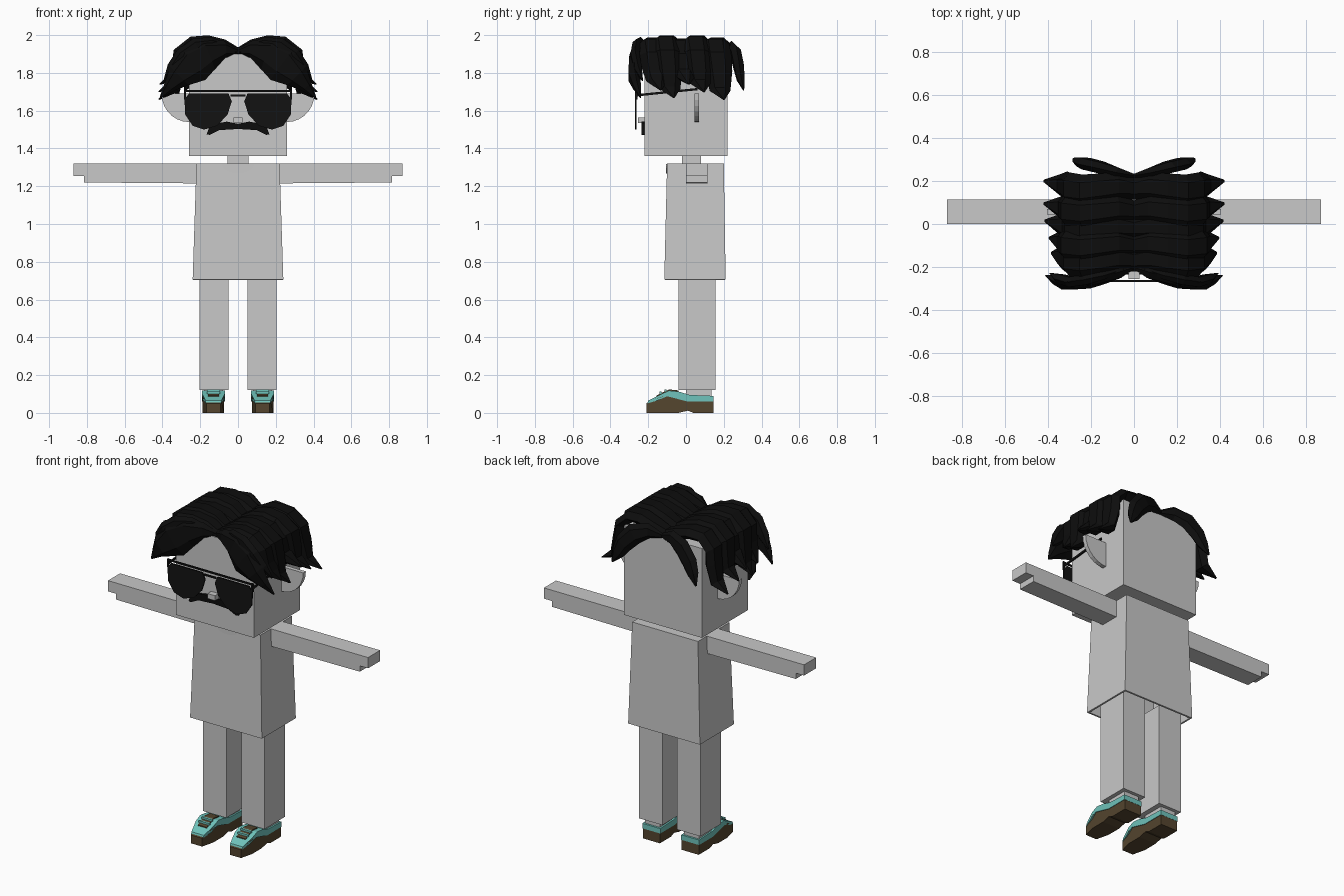
import bpy, bmesh, math
from mathutils import Vector

cube = bpy.data.objects.get("Cube")
if cube:
    bpy.data.objects.remove(cube, do_unlink=True)


def material(name, r, g, b):
    m = bpy.data.materials.new(name)
    m.use_nodes = True
    m.diffuse_color = (r, g, b, 1)
    m.node_tree.nodes["Principled BSDF"].inputs["Base Color"].default_value = (r, g, b, 1)
    return m


GREY = material("light grey", 0.58, 0.58, 0.58)
BLACK = material("hair black", 0.004, 0.004, 0.004)
DARK = material("glasses black", 0.006, 0.006, 0.006)
BROWN = material("shoe brown", 0.09, 0.06, 0.028)
TEAL = material("shoe teal", 0.16, 0.55, 0.5)


def finish(name, bm, mat, mirror):
    bmesh.ops.recalc_face_normals(bm, faces=bm.faces)
    me = bpy.data.meshes.new(name)
    bm.to_mesh(me)
    bm.free()
    me.materials.append(mat)
    ob = bpy.data.objects.new(name, me)
    bpy.context.collection.objects.link(ob)
    if mirror:
        mod = ob.modifiers.new("mirror", 'MIRROR')
        mod.use_mirror_merge = False
    return ob


def loft(bm, rings, caps=True):
    """Join rings of equal length with quads and cap the ends."""
    vs = [[bm.verts.new(p) for p in ring] for ring in rings]
    n = len(vs[0])
    for a, b in zip(vs, vs[1:]):
        for i in range(n):
            j = (i + 1) % n
            bm.faces.new((a[i], a[j], b[j], b[i]))
    if caps:
        bm.faces.new(vs[0])
        bm.faces.new(vs[-1])


def prism(name, outline, axis, lo, hi, mat, mirror=True, shape=None):
    """Extrude an outline along x (outline in y, z) or y (outline in x, z)."""
    bm = bmesh.new()
    put = (lambda t, a, b: (t, a, b)) if axis == 'x' else (lambda t, a, b: (a, t, b))
    loft(bm, [[put(t, a, b) for a, b in outline] for t in (lo, hi)])
    if shape:
        for v in bm.verts:
            shape(v.co)
    return finish(name, bm, mat, mirror)


def box(name, x, y, z, mat, mirror=True):
    rect = [(x[0], z[0]), (x[1], z[0]), (x[1], z[1]), (x[0], z[1])]
    return prism(name, rect, 'y', y[0], y[1], mat, mirror)


# Head, neck, ears, nose
box("head", (-0.26, 0.26), (-0.22, 0.22), (1.36, 1.9), GREY, False)
box("neck", (-0.055, 0.055), (-0.02, 0.08), (1.3, 1.37), GREY, False)
box("nose", (-0.025, 0.025), (-0.255, -0.21), (1.535, 1.565), GREY, False)
arc = [math.pi * (1 + i / 14) for i in range(15)]
prism("ear", [(0.26 + 0.145 * math.cos(a), 1.69 + 0.15 * math.sin(a)) for a in arc],
      'y', 0.045, 0.07, GREY)

# Shirt: tapered shell, open underneath
bm = bmesh.new()
loft(bm, [[(-x, a, z), (x, a, z), (x, b, z), (-x, b, z)]
          for x, a, b, z in ((0.24, -0.115, 0.21, 0.705), (0.22, -0.10, 0.2, 1.32))])
bm.faces.ensure_lookup_table()
bmesh.ops.delete(bm, geom=[min(bm.faces, key=lambda f: f.calc_center_median().z)],
                 context='FACES_ONLY')
shirt = finish("shirt", bm, GREY, False)
shell = shirt.modifiers.new("cloth thickness", 'SOLIDIFY')
shell.thickness = 0.015
prism("neckline", [(0.085 * math.cos(a), 1.318 + 0.05 * math.sin(a)) for a in arc],
      'y', -0.105, -0.098, GREY, False)

# Arms with stepped hands, legs, ankles
prism("arm", [(0.2, 1.215), (0.815, 1.22), (0.815, 1.255), (0.87, 1.255), (0.87, 1.32), (0.2, 1.32)],
      'y', 0.0, 0.115, GREY)
box("leg", (0.05, 0.205), (-0.04, 0.155), (0.12, 0.74), GREY)
box("ankle", (0.08, 0.18), (0.0, 0.135), (0.06, 0.125), GREY)


# Shoes: brown body, teal upper, brown tongue and teal laces
def toe_taper(co):
    if co.y < -0.13:
        k = 1 - 0.35 * min(1, (-0.13 - co.y) / 0.08)
        co.x = 0.13 + (co.x - 0.13) * k


prism("shoe_body", [(-0.21, 0), (-0.13, 0), (-0.04, 0), (0.01, 0.012), (0.04, 0), (0.145, 0),
                    (0.145, 0.062), (0.01, 0.062), (-0.04, 0.08), (-0.09, 0.09),
                    (-0.13, 0.085), (-0.19, 0.065), (-0.21, 0.05)],
      'x', 0.073, 0.187, BROWN, shape=toe_taper)
prism("shoe_upper", [(-0.205, 0.05), (-0.15, 0.066), (-0.1, 0.088), (-0.03, 0.07), (0.01, 0.06),
                     (0.146, 0.06), (0.146, 0.09), (0.02, 0.095), (-0.04, 0.113),
                     (-0.09, 0.118), (-0.13, 0.1), (-0.2, 0.065)],
      'x', 0.07, 0.19, TEAL, shape=toe_taper)
prism("shoe_tongue", [(-0.155, 0.08), (-0.04, 0.1), (-0.04, 0.119), (-0.088, 0.124), (-0.13, 0.106),
                      (-0.155, 0.093)], 'x', 0.1, 0.16, BROWN)
for y, z in ((-0.135, 0.1), (-0.108, 0.112)):
    box("shoe_lace", (0.095, 0.165), (y - 0.006, y + 0.006), (z, z + 0.012), TEAL)

# Glasses
prism("lens", [(0.05, 1.69), (0.26, 1.69), (0.283, 1.66), (0.28, 1.58), (0.24, 1.52), (0.18, 1.5),
               (0.11, 1.52), (0.055, 1.58), (0.033, 1.65)], 'y', -0.269, -0.261, DARK)
box("brow_bar", (-0.28, 0.28), (-0.269, -0.261), (1.7, 1.71), DARK, False)
box("bridge", (-0.04, 0.04), (-0.269, -0.261), (1.675, 1.685), DARK, False)
box("hinge", (0.276, 0.287), (-0.269, -0.258), (1.66, 1.71), DARK)
prism("temple", [(-0.265, 1.675), (0.06, 1.708), (0.06, 1.72), (-0.265, 1.687)],
      'x', 0.278, 0.286, DARK)

# Moustache
prism("moustache", [(0, 1.53), (0.06, 1.542), (0.125, 1.53), (0.155, 1.505), (0.166, 1.475),
                    (0.15, 1.472), (0.1, 1.497), (0, 1.503)], 'y', -0.236, -0.21, BLACK)


# Hair: tapered locks swept from the middle parting
def lock(name, path, widths, thick, normal_hint):
    pts = [Vector(p) for p in path]
    rings = []
    for i, p in enumerate(pts):
        t = (pts[min(i + 1, len(pts) - 1)] - pts[max(i - 1, 0)]).normalized()
        w = t.cross(Vector(normal_hint)).normalized()
        n = w.cross(t)
        h = thick * min(1, widths[i] / 0.05)
        rings.append([p + w * widths[i] * math.cos(a) + n * h * math.sin(a)
                      for a in (k * math.pi / 3 for k in range(6))])
    bm = bmesh.new()
    loft(bm, rings)
    return finish(name, bm, BLACK, True)


# Side locks: root y, lift of the crown, tip x, tip z
for y, lift, tip_x, tip_z in ((-0.17, 0.0, 0.385, 1.71), (-0.1, 0.012, 0.395, 1.67),
                              (-0.02, -0.005, 0.415, 1.74), (0.06, 0.012, 0.42, 1.70),
                              (0.165, 0.0, 0.42, 1.66)):
    rim = 0.3 + lift
    path = [(0, y, 1.905), (0.08, y + 0.01, 1.935 + lift), (0.16, y, 1.955 + lift),
            (0.24, y - 0.01, 1.95 + lift), (rim, y, 1.895 + lift), (rim + 0.01, y + 0.01, 1.81),
            (0.335, y + 0.015, tip_z + 0.045), (tip_x, y + 0.035, tip_z)]
    sections = [0.05, 0.065, 0.07, 0.075, 0.075, 0.07, 0.055, 0.006]
    # Side sweep: cross-section lies along y
    pts = [Vector(p) for p in path]
    rings = []
    for i, p in enumerate(pts):
        t = pts[min(i + 1, 7)] - pts[max(i - 1, 0)]
        n = Vector((-t.z, 0, t.x)).normalized()
        rings.append([p + Vector((0, sections[i] * math.cos(a), 0))
                      + n * min(0.037, sections[i] * 0.6) * math.sin(a)
                      for a in (k * math.pi / 3 for k in range(6))])
    bm = bmesh.new()
    loft(bm, rings)
    finish("side_lock", bm, BLACK, True)

# Fringe locks sweeping away from the forehead, and locks hanging at the back
lock("fringe_lock", [(0, -0.2, 1.91), (0.07, -0.225, 1.925), (0.16, -0.25, 1.9), (0.24, -0.27, 1.85),
                     (0.31, -0.275, 1.785), (0.36, -0.26, 1.73), (0.41, -0.24, 1.67)],
     [0.015, 0.045, 0.09, 0.11, 0.07, 0.035, 0.005], 0.035, (0, 1, 0))
lock("fringe_wave", [(0.05, -0.21, 1.94), (0.14, -0.24, 1.955), (0.22, -0.26, 1.94),
                     (0.29, -0.27, 1.89), (0.34, -0.255, 1.82), (0.39, -0.23, 1.76)],
     [0.01, 0.035, 0.045, 0.045, 0.04, 0.005], 0.03, (0, 1, 0))
lock("back_lock", [(0, 0.225, 1.91), (0.08, 0.24, 1.925), (0.16, 0.265, 1.895), (0.22, 0.28, 1.83),
                   (0.25, 0.29, 1.77), (0.28, 0.305, 1.71)],
     [0.015, 0.045, 0.06, 0.055, 0.04, 0.006], 0.03, (0, 1, 0))
